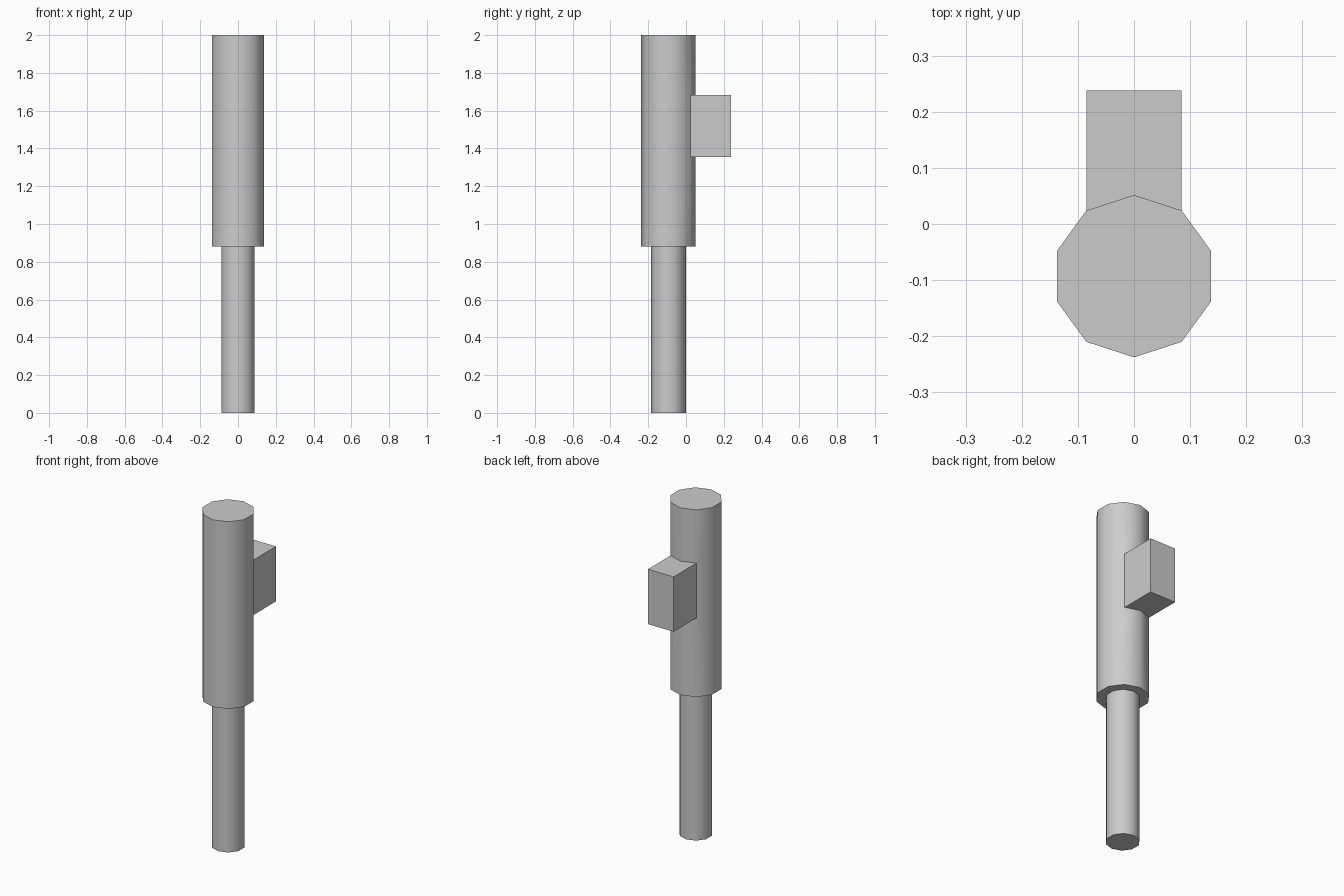
import bpy, bmesh, math

if "Cube" in bpy.data.objects:
    bpy.data.objects.remove(bpy.data.objects["Cube"])

SIDES = 10
CENTRE_Y = -0.093


def loft(bm, levels):
    """Stack decagon rings given as (z, radius) and bridge them."""
    rings = []
    for z, r in levels:
        ring = []
        for i in range(SIDES):
            a = math.pi / 2 + 2 * math.pi * i / SIDES
            ring.append(bm.verts.new((r * math.cos(a), CENTRE_Y + r * math.sin(a), z)))
        rings.append(ring)
    bands = []
    for low, high in zip(rings, rings[1:]):
        bands.append([bm.faces.new((low[i], low[(i + 1) % SIDES],
                                    high[(i + 1) % SIDES], high[i]))
                      for i in range(SIDES)])
    return rings, bands


def finish(bm, name, flat_y=None):
    """Smooth the round sides, keep rims and the block's edges sharp."""
    bm.normal_update()
    for f in bm.faces:
        f.smooth = flat_y is None or all(v.co.y < flat_y for v in f.verts)
    for e in bm.edges:
        flat = any(not f.smooth for f in e.link_faces)
        e.smooth = not flat and e.calc_face_angle(math.pi) < math.radians(40)
    mesh = bpy.data.meshes.new(name)
    bm.to_mesh(mesh)
    bm.free()
    bpy.context.collection.objects.link(bpy.data.objects.new(name, mesh))


# Thin lower shaft, joined to the barrel's underside at its open top
bm = bmesh.new()
rings, _ = loft(bm, [(0, 0.092), (0.882, 0.092)])
bm.faces.new(rings[0][::-1])
finish(bm, "lower_shaft")

# Thick upper barrel with its ring-shaped underside
bm = bmesh.new()
rings, bands = loft(bm, [(0.882, 0.092), (0.882, 0.1446), (1.354, 0.1446),
                         (1.682, 0.1446), (2.0, 0.1446)])
bm.faces.new(rings[-1])

# Side block pulled out of the two rear faces of the middle band
rear = [bands[2][0], bands[2][-1]]
result = bmesh.ops.extrude_face_region(bm, geom=rear)
for v in result["geom"]:
    if isinstance(v, bmesh.types.BMVert):
        v.co.y = 0.238
leftover = [f for f in rear if f.is_valid]
if leftover:
    bmesh.ops.delete(bm, geom=leftover, context='FACES')
finish(bm, "upper_barrel_with_block", flat_y=0.2)
